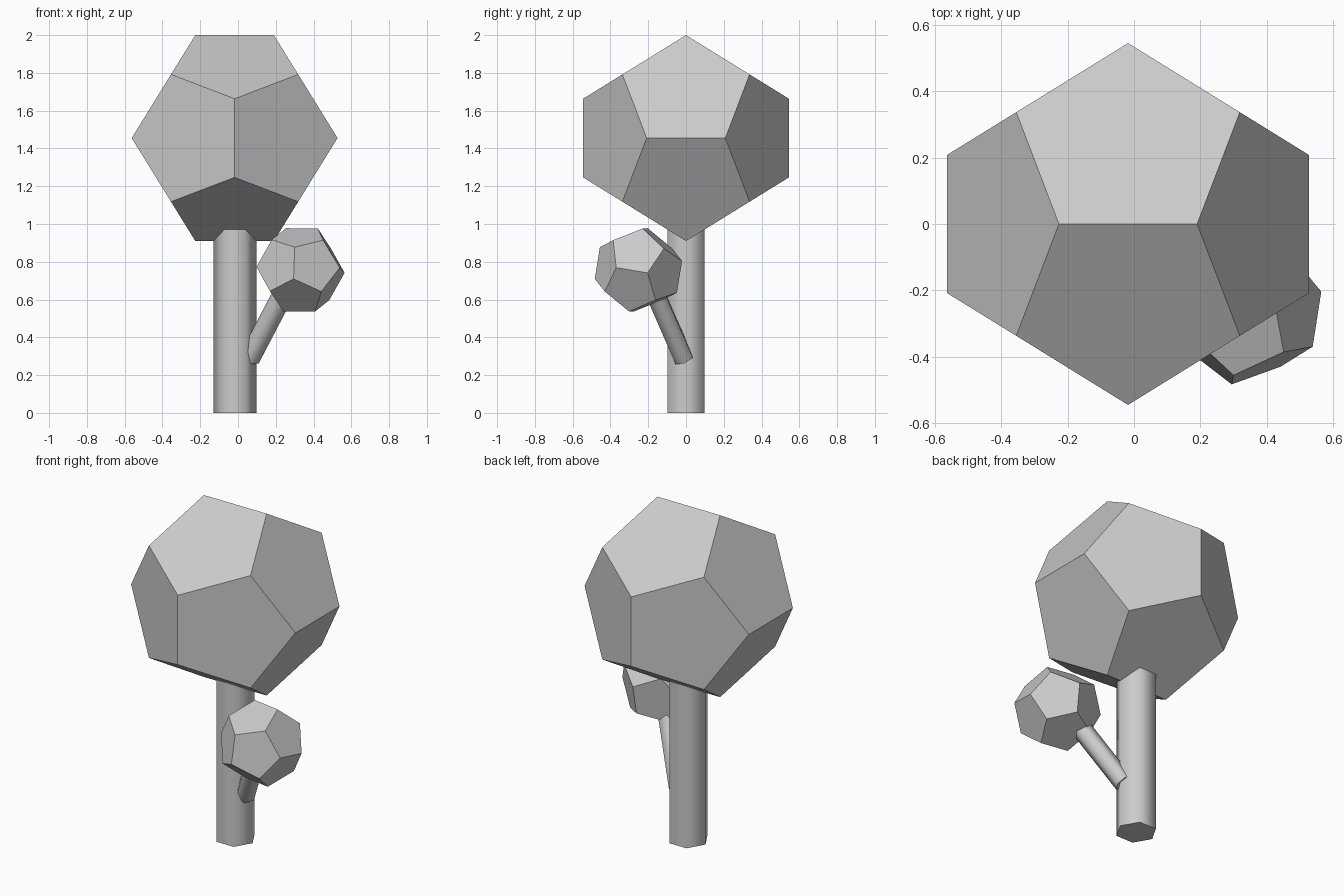
import bpy, bmesh, math
from mathutils import Vector, Matrix

if "Cube" in bpy.data.objects:
    bpy.data.objects.remove(bpy.data.objects["Cube"])

PHI = (1 + math.sqrt(5)) / 2


def finish(name, bm, matrix):
    mesh = bpy.data.meshes.new(name)
    bm.to_mesh(mesh)
    bm.free()
    obj = bpy.data.objects.new(name, mesh)
    bpy.context.collection.objects.link(obj)
    obj.matrix_world = matrix
    return obj


def dodecahedron(name, center, reach, axes):
    """Flat-faced foliage; reach = distance from the centre to an edge."""
    s, bm = reach / PHI, bmesh.new()
    pts = [(a, b, c) for a in (-1, 1) for b in (-1, 1) for c in (-1, 1)]
    for a in (-1, 1):
        for b in (-1, 1):
            pts += [(a / PHI, 0, b * PHI), (a * PHI, b / PHI, 0), (0, a * PHI, b / PHI)]
    for p in pts:
        bm.verts.new(Vector(p) * s)
    bmesh.ops.convex_hull(bm, input=bm.verts)
    bmesh.ops.dissolve_limit(bm, angle_limit=0.05, verts=bm.verts, edges=bm.edges)
    bmesh.ops.recalc_face_normals(bm, faces=bm.faces)
    return finish(name, bm, Matrix.Translation(center) @ axes.to_4x4())


def stem(name, start, end, radius):
    """Six-sided stem with smooth sides and flat ends."""
    start, end = Vector(start), Vector(end)
    d = end - start
    bm = bmesh.new()
    bmesh.ops.create_cone(bm, cap_ends=True, segments=6, radius1=radius,
                          radius2=radius, depth=d.length,
                          matrix=Matrix.Rotation(math.radians(30), 4, 'Z'))
    for f in bm.faces:
        f.smooth = len(f.verts) == 4
    for e in bm.edges:
        e.smooth = all(f.smooth for f in e.link_faces)
    rot = Vector((0, 0, 1)).rotation_difference(d).to_matrix().to_4x4()
    return finish(name, bm, Matrix.Translation((start + end) / 2) @ rot)


# Main trunk and crown
stem("trunk", (-0.016, 0, 0), (-0.016, 0, 1.0), 0.113)
dodecahedron("crown", (-0.018, 0, 1.455), 0.545, Matrix.Identity(3))

# Side branch and its tilted leaf cluster
stem("branch", (0.06, -0.012, 0.287), (0.255, -0.175, 0.66), 0.056)
up = Vector((0.033, 0.16, 0.985)).normalized()
side = Vector((0.987, -0.155, -0.008))
side = (side - up * side.dot(up)).normalized()
tilt = Matrix((side, up.cross(side), up)).transposed()
dodecahedron("branch_leaves", (0.331, -0.252, 0.757), 0.223, tilt)
